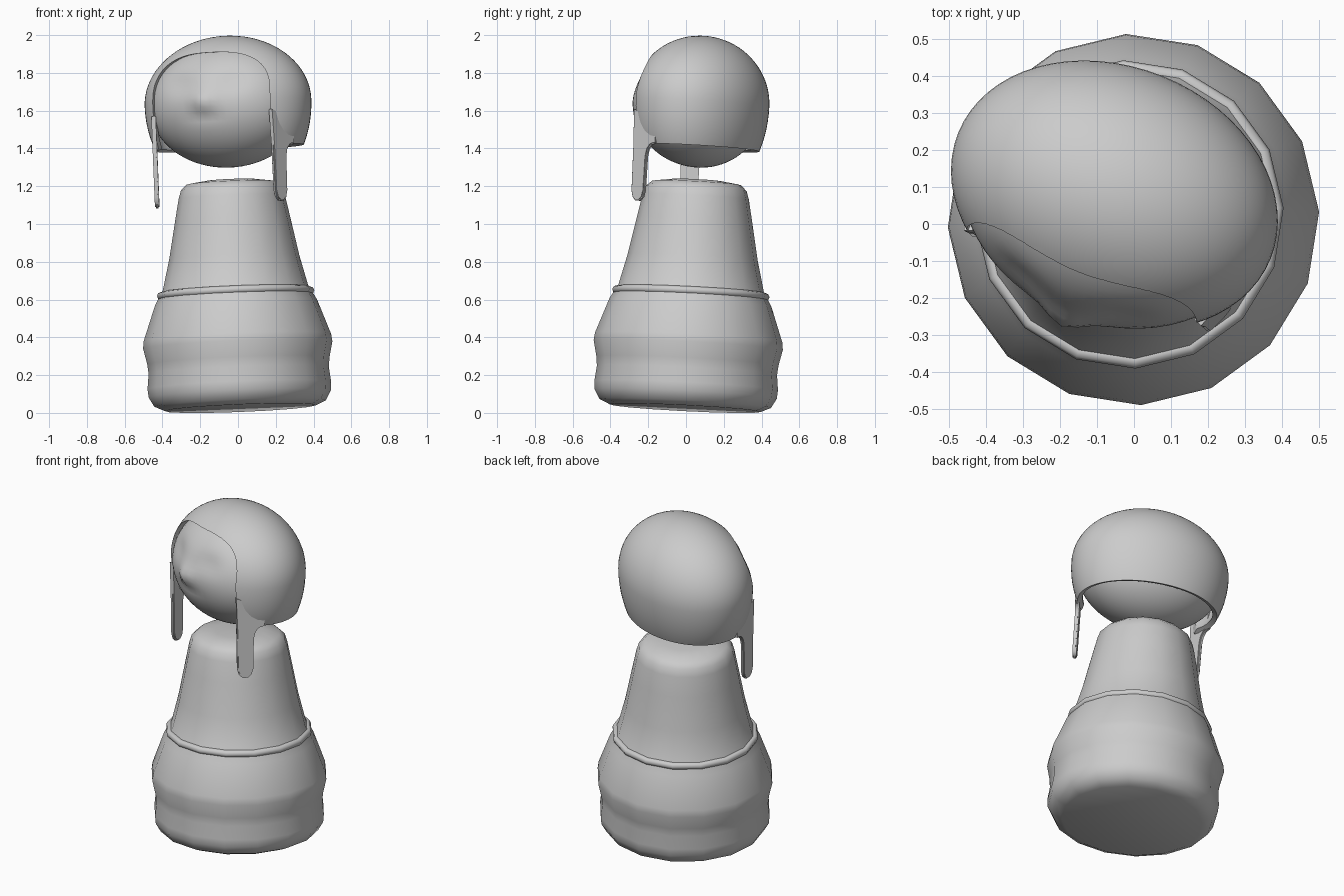
import bpy, bmesh
from math import sin, cos, pi, radians, exp
from mathutils import Matrix, Vector

if "Cube" in bpy.data.objects:
    bpy.data.objects.remove(bpy.data.objects["Cube"])

# whole figure leans slightly; the head is also turned to one side
LEAN = (Matrix.Translation((0.012, -0.005, 0.025))
        @ Matrix.Rotation(radians(-2.9), 4, 'X') @ Matrix.Rotation(radians(-2.3), 4, 'Y'))
HEAD = LEAN @ Matrix.Translation((0, 0, 1.62)) @ Matrix.Rotation(radians(-22), 4, 'Z')


def finish(name, bm, matrix, angle=45):
    bmesh.ops.recalc_face_normals(bm, faces=bm.faces)
    me = bpy.data.meshes.new(name)
    bm.to_mesh(me)
    bm.free()
    me.shade_smooth()
    me.set_sharp_from_angle(angle=radians(angle))
    ob = bpy.data.objects.new(name, me)
    bpy.context.collection.objects.link(ob)
    ob.matrix_world = matrix
    return ob


def lathe(profile, sides, closed=False):
    bm = bmesh.new()
    rings = [[bm.verts.new((r * cos(2 * pi * i / sides + 0.04), r * sin(2 * pi * i / sides + 0.04), z))
              for i in range(sides)] for r, z in profile]
    pairs = list(zip(rings, rings[1:]))
    if closed:
        pairs.append((rings[-1], rings[0]))
    else:
        bm.faces.new(rings[0])
        bm.faces.new(rings[-1])
    for a, b in pairs:
        for i in range(sides):
            j = (i + 1) % sides
            bm.faces.new((a[i], a[j], b[j], b[i]))
    return bm


def prism(points, depth):
    """Extrude a closed 3D outline along a vector."""
    bm = bmesh.new()
    face = bm.faces.new([bm.verts.new(p) for p in points])
    ext = bmesh.ops.extrude_face_region(bm, geom=[face])
    bmesh.ops.translate(bm, vec=depth, verts=[v for v in ext['geom'] if isinstance(v, bmesh.types.BMVert)])
    return bm


# bell-shaped body
finish("body", lathe([(0.40, 0), (0.455, 0.025), (0.483, 0.075), (0.487, 0.12), (0.478, 0.2), (0.483, 0.25),
                      (0.502, 0.335), (0.497, 0.375), (0.43, 0.56), (0.385, 0.64), (0.345, 0.8), (0.306, 1.0),
                      (0.282, 1.12), (0.268, 1.165), (0.235, 1.195), (0.13, 1.21)], 16), LEAN, 60)

# belt ring
finish("belt", lathe([(0.396 + 0.021 * cos(pi * k / 4), 0.61 + 0.021 * sin(pi * k / 4)) for k in range(8)],
                     16, True), LEAN, 60)

# head with nose, eye sockets and mouth pressed into the front
bm = bmesh.new()
bmesh.ops.create_uvsphere(bm, u_segments=64, v_segments=40, radius=1)
for v in bm.verts:
    x, y, z = v.co.x * 0.425, v.co.y * 0.325, v.co.z * 0.335 - 0.008
    if y < 0:
        y *= 1.07
        bump = lambda cx, cz, sx, sz: exp(-((x - cx) / sx) ** 2 - ((z - cz) / sz) ** 2)
        y -= 0.035 * bump(0, 0.0, 0.06, 0.055)
        y += 0.018 * (bump(0.15, 0.1, 0.08, 0.06) + bump(-0.15, 0.1, 0.08, 0.06))
        y += 0.008 * bump(0, -0.09, 0.09, 0.02)
    v.co = (x, y, z)
finish("head", bm, HEAD, 80)

# hair shell: fuller below its middle, trimmed at the hem
bm = bmesh.new()
bmesh.ops.create_uvsphere(bm, u_segments=64, v_segments=40, radius=1)
for v in bm.verts:
    z = v.co.z * 0.355
    v.co = (v.co.x * 0.455, v.co.y * 0.348, z if z > 0 else z / 0.68)
bmesh.ops.bisect_plane(bm, geom=bm.verts[:] + bm.edges[:] + bm.faces[:], plane_co=(0, 0, -0.24),
                       plane_no=(0, 0, -1), clear_outer=True)
hair = finish("hair", bm, HEAD)
solid = hair.modifiers.new("thickness", 'SOLIDIFY')
solid.thickness = 0.03
solid.offset = -1

# arched face opening
arch = [(-0.335, -0.6, -0.8)]
for k in range(25):
    c, s = cos(pi - pi * k / 24), sin(pi - pi * k / 24)
    arch.append((0.335 * abs(c) ** 0.75 * (1 if c > 0 else -1), -0.6, 0.01 + 0.25 * abs(s) ** 0.75))
arch.append((0.335, -0.6, -0.8))
cutter = finish("opening_cutter", prism(arch, Vector((0, 0.6, 0))), HEAD)
cutter.hide_render = True
cut = hair.modifiers.new("opening", 'BOOLEAN')
cut.object = cutter
cut.solver = 'EXACT'
bpy.context.view_layer.update()
done = bpy.data.meshes.new_from_object(hair.evaluated_get(bpy.context.evaluated_depsgraph_get()))
hair.modifiers.clear()
hair.data = done
done.shade_smooth()
done.set_sharp_from_angle(angle=radians(40))
bpy.data.objects.remove(cutter)

# hanging side locks, mirrored
outline = [(-0.052, -0.06), (-0.05, -0.25), (-0.047, -0.49), (-0.037, -0.525), (-0.015, -0.545), (0.015, -0.545),
           (0.037, -0.525), (0.047, -0.49), (0.05, -0.31), (0.06, -0.27), (0.08, -0.247), (0.11, -0.24), (0.11, -0.12)]
for side, name in ((1, "right_lock"), (-1, "left_lock")):
    pts = [(side * (0.342 + 0.36 * t), -0.18 + 0.93 * t, z) for t, z in outline]
    bm = prism(pts, Vector((side * 0.022, -0.009, 0)))
    bmesh.ops.bevel(bm, geom=[e for e in bm.edges if max(v.co.z for v in e.verts) < -0.2
                              and abs(e.calc_face_angle(0)) > 1.2],
                    offset=0.006, segments=2, affect='EDGES')
    finish(name, bm, HEAD, 50)
